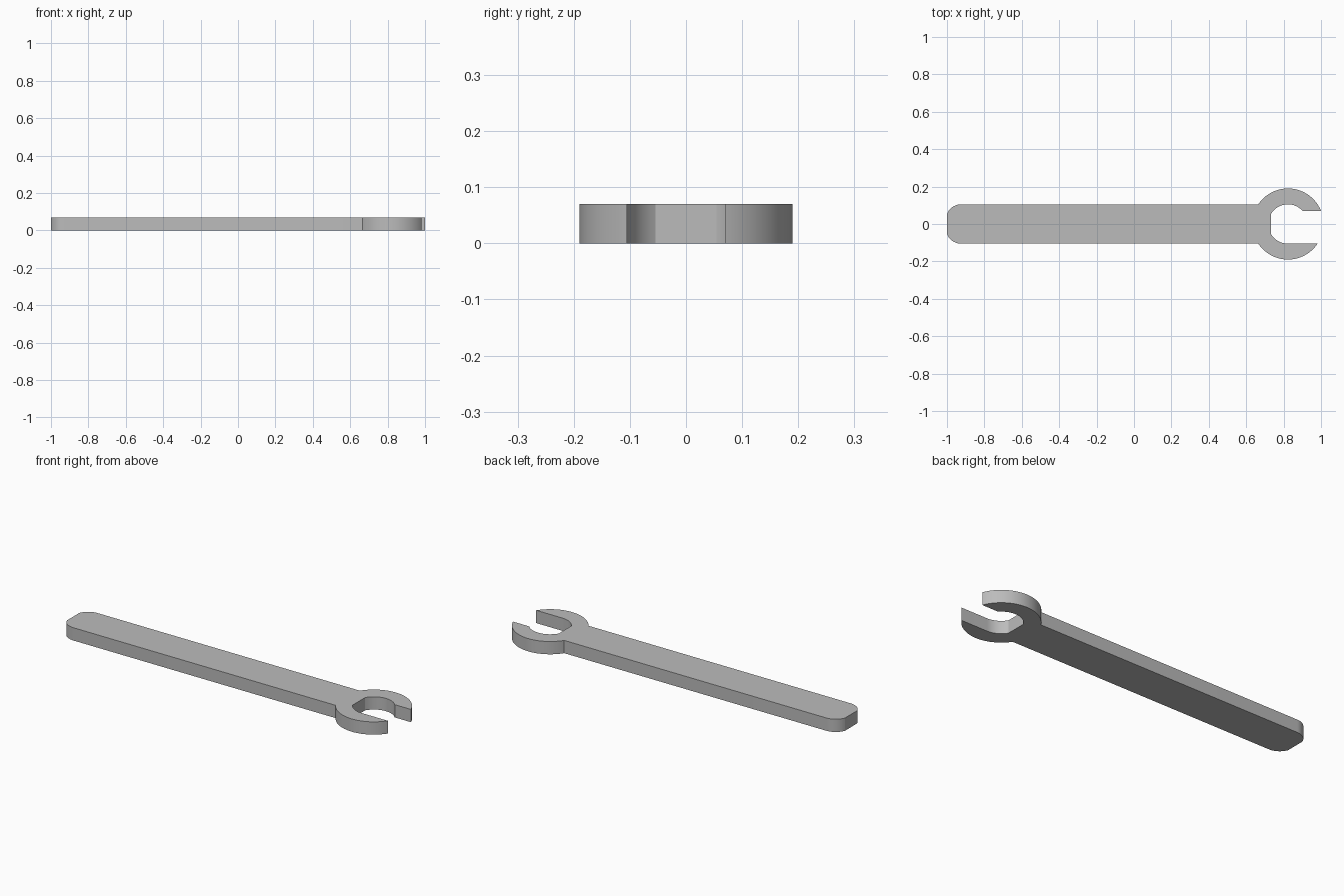
import bpy
import bmesh
from math import sin, cos, asin, acos, pi, sqrt

cube = bpy.data.objects.get("Cube")
if cube:
    bpy.data.objects.remove(cube, do_unlink=True)

THICK = 0.07
HALF_WIDTH = 0.105          # handle half width
HEAD_X = 0.823              # centre of the jaw
OUTER, INNER = 0.19, 0.105  # jaw radii
SEAT = 0.09                 # distance from jaw centre to the flat seat
SLOT_TOP = 0.07             # upper side of the mouth
CORNER = 0.08               # rounding at the handle's end
CORNER_RUN = 0.075


def arc(cx, cy, r, start, end, steps):
    """Points along an arc, both ends included."""
    angles = [start + (end - start) * i / steps for i in range(steps + 1)]
    return [(cx + r * cos(a), cy + r * sin(a)) for a in angles]


# Angles where the straight sides meet the arcs
neck = pi - asin(HALF_WIDTH / OUTER)
upper_tip = asin(SLOT_TOP / OUTER)
lower_tip = -asin(INNER / OUTER)
upper_mouth = asin(SLOT_TOP / INNER)
seat = acos(-SEAT / INNER)
end_angle = acos(-CORNER_RUN / CORNER)
end_x = -1 + CORNER_RUN
end_y = HALF_WIDTH - CORNER

# Outline: upper jaw, rounded handle end, lower jaw, then the mouth
outline = arc(HEAD_X, 0, OUTER, upper_tip, neck, 36)
outline += arc(end_x, end_y, CORNER, pi / 2, end_angle, 10)
outline += arc(end_x, -end_y, CORNER, -end_angle, -pi / 2, 10)
outline += arc(HEAD_X, 0, OUTER, -neck, lower_tip, 36)
outline += arc(HEAD_X, 0, INNER, -pi / 2, -seat, 12)
outline += arc(HEAD_X, 0, INNER, seat, upper_mouth, 24)

# Extrude the outline to the full thickness
bm = bmesh.new()
base = bm.faces.new([bm.verts.new((x, y, 0)) for x, y in outline])
extruded = bmesh.ops.extrude_face_region(bm, geom=[base], use_keep_orig=True)
top = [v for v in extruded["geom"] if isinstance(v, bmesh.types.BMVert)]
bmesh.ops.translate(bm, verts=top, vec=(0, 0, THICK))
bmesh.ops.recalc_face_normals(bm, faces=bm.faces)
mesh = bpy.data.meshes.new("open_end_wrench")
bm.to_mesh(mesh)
bm.free()

wrench = bpy.data.objects.new("open_end_wrench", mesh)
bpy.context.collection.objects.link(wrench)

# Plain grey metal
grey = bpy.data.materials.new("plain_grey")
grey.use_nodes = True
colour = (0.5, 0.5, 0.5, 1)
grey.diffuse_color = colour
grey.node_tree.nodes["Principled BSDF"].inputs["Base Color"].default_value = colour
mesh.materials.append(grey)

# Smooth arcs, crisp edges
bpy.ops.object.select_all(action="DESELECT")
wrench.select_set(True)
bpy.context.view_layer.objects.active = wrench
bpy.ops.object.shade_smooth_by_angle(angle=pi / 9)
